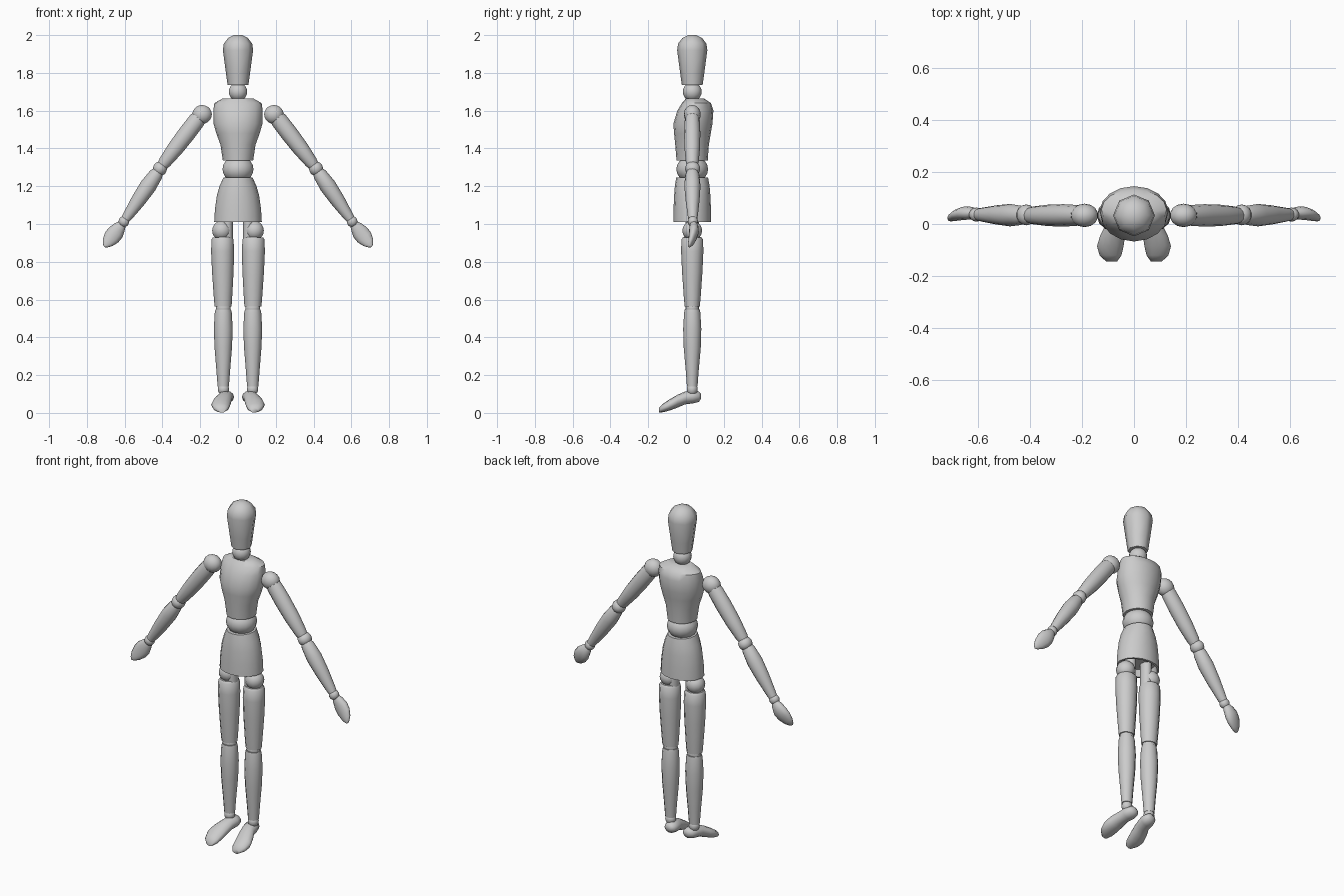
import bpy, bmesh, math
from mathutils import Vector

CY = 0.033  # depth of the body axis


def finish(name, bm, mirror, angle=40):
    bmesh.ops.recalc_face_normals(bm, faces=bm.faces)
    me = bpy.data.meshes.new(name)
    bm.to_mesh(me)
    bm.free()
    ob = bpy.data.objects.new(name, me)
    bpy.context.collection.objects.link(ob)
    bpy.ops.object.select_all(action='DESELECT')
    ob.select_set(True)
    bpy.context.view_layer.objects.active = ob
    bpy.ops.object.shade_smooth_by_angle(angle=math.radians(angle))
    if mirror:
        ob.modifiers.new("Mirror", 'MIRROR')
    return ob


def loft(name, rings, u=(1, 0, 0), v=(0, 1, 0), n=12, mirror=False, angle=40):
    """Skin elliptical rings (centre, radius along u, radius along v)."""
    u, v = Vector(u), Vector(v)
    bm = bmesh.new()
    loops = []
    for c, ru, rv in rings:
        loops.append([bm.verts.new(Vector(c)
                      + u * ru * math.cos(2 * math.pi * i / n)
                      + v * rv * math.sin(2 * math.pi * i / n)) for i in range(n)])
    for a, b in zip(loops, loops[1:]):
        for i in range(n):
            j = (i + 1) % n
            bm.faces.new((a[i], a[j], b[j], b[i]))
    bm.faces.new(loops[0])
    bm.faces.new(loops[-1])
    return finish(name, bm, mirror, angle)


def torso(name, rows, n=16):
    """Rows: z, half width, front y, back y."""
    return loft(name, [((0, (f + b) / 2, z), w, (b - f) / 2) for z, w, f, b in rows], n=n)


def limb(name, a, b, rows):
    """Mirrored limb from a to b; rows: fraction, half width, half depth."""
    a, b = Vector(a), Vector(b)
    u = (b - a).normalized().cross(Vector((0, 1, 0)))
    return loft(name, [(a.lerp(b, t), w, d) for t, w, d in rows], u=u, mirror=True)


def ball(name, c, r, mirror=True):
    bm = bmesh.new()
    bmesh.ops.create_uvsphere(bm, u_segments=14, v_segments=10, radius=1)
    for p in bm.verts:
        p.co = Vector((p.co.x * r[0] + c[0], p.co.y * r[1] + c[1], p.co.z * r[2] + c[2]))
    return finish(name, bm, mirror, 60)


# Head and neck
loft("head", [((0, CY, z), r, r) for z, r in
              ((1.735, .055), (1.80, .064), (1.92, .080), (1.955, .075),
               (1.985, .052), (2.0, .022))], n=8, angle=60)
ball("neck", (0, CY, 1.70), (.05, .05, .05), False)

# Trunk
torso("chest", ((1.335, .080, -.050, .115), (1.42, .093, -.057, .121),
                (1.48, .115, -.063, .131), (1.53, .129, -.067, .140),
                (1.60, .131, -.046, .145), (1.64, .125, -.022, .132),
                (1.665, .080, .000, .095)))
ball("waist", (0, CY, 1.29), (.084, .084, .072), False)
torso("pelvis", ((1.05, .105, -.045, .11), (1.01, .115, -.055, .12),
                 (1.01, .126, -.067, .133), (1.08, .122, -.066, .132),
                 (1.15, .112, -.063, .129), (1.20, .098, -.059, .125),
                 (1.245, .078, -.052, .117)))

# Legs
ball("hip_joint", (.086, CY, .965), (.052, .052, .052))
limb("hip_tongue", (.055, CY, 1.055), (.055, CY, .91), ((0, .028, .035), (1, .028, .035)))
limb("thigh", (.082, CY, .93), (.079, CY, .563),
     ((0, .050, .048), (.03, .058, .057), (.2, .061, .059), (.5, .057, .054),
      (.85, .049, .045), (1, .045, .040)))
ball("knee", (.078, CY, .555), (.040, .036, .034))
limb("shin", (.078, CY, .547), (.078, CY, .14),
     ((0, .041, .040), (.04, .045, .043), (.25, .050, .048), (.5, .046, .045),
      (.8, .036, .034), (1, .030, .028)))
ball("ankle", (.077, CY, .125), (.030, .029, .033))
loft("foot", [((.058, .080, .088), .014, .012), ((.060, .068, .086), .033, .028),
              ((.063, .035, .084), .042, .034), ((.070, -.005, .079), .040, .034),
              ((.082, -.045, .062), .048, .034), ((.091, -.085, .043), .051, .030),
              ((.090, -.120, .027), .042, .023), ((.086, -.143, .014), .022, .013)],
     v=(0, 0, 1), mirror=True, angle=60)

# Arms
ball("shoulder", (.190, CY, 1.58), (.053, .045, .050))
limb("upper_arm", (.200, CY, 1.572), (.402, CY, 1.308),
     ((0, .040, .036), (.1, .045, .040), (.35, .046, .043), (.65, .043, .041),
      (.93, .034, .034), (1, .028, .028)))
ball("elbow", (.413, .035, 1.293), (.038, .040, .038))
limb("forearm", (.424, CY, 1.277), (.595, .036, 1.026),
     ((0, .030, .030), (.06, .037, .037), (.3, .044, .043), (.6, .039, .037),
      (.92, .028, .027), (1, .024, .024)))
ball("wrist", (.604, .036, 1.013), (.029, .027, .029))

# Hands: flat leaf curving forward at the tip
loft("hand", [((.610, .040, 1.004), .020, .016), ((.625, .042, .985), .032, .024),
              ((.646, .042, .957), .044, .026), ((.668, .036, .930), .044, .022),
              ((.690, .027, .903), .032, .016), ((.703, .019, .886), .016, .009),
              ((.707, .016, .880), .005, .004)],
     u=(.78, 0, .62), v=(0, 1, 0), mirror=True, angle=60)
